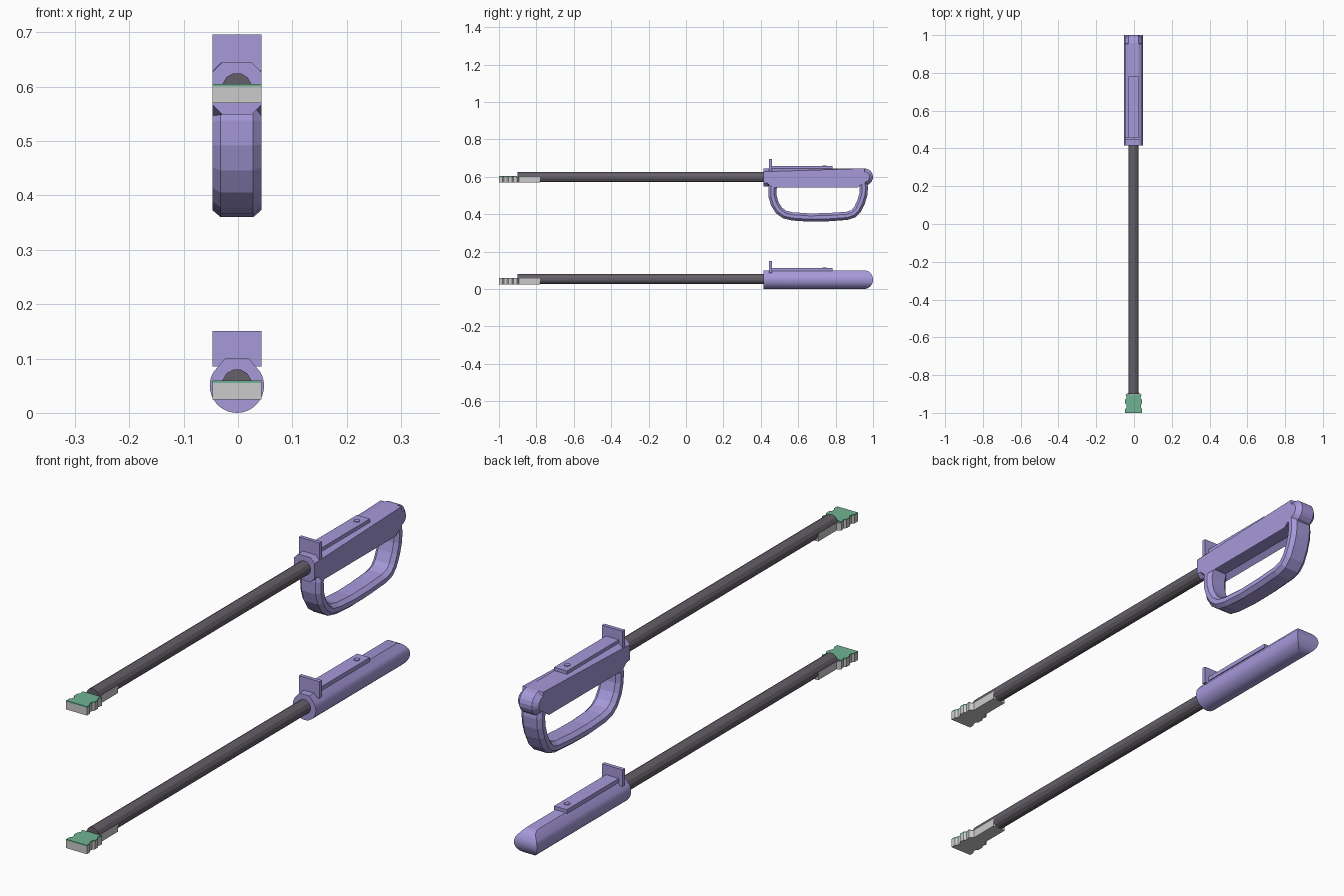
import bpy, bmesh, math
from mathutils import Vector

if "Cube" in bpy.data.objects:
    bpy.data.objects.remove(bpy.data.objects["Cube"])

CX = -0.002            # the tools sit very slightly left of centre


def material(name, rgb):
    m = bpy.data.materials.new(name)
    m.diffuse_color = (*rgb, 1)
    m.use_nodes = True
    m.node_tree.nodes["Principled BSDF"].inputs["Base Color"].default_value = m.diffuse_color
    return m


PURPLE = material("handle_purple", (0.38, 0.32, 0.70))
DARK = material("shaft_grey", (0.13, 0.115, 0.14))
GREEN = material("pad_green", (0.16, 0.45, 0.29))


def finish(name, bm, z0, mat=None, smooth=False):
    bmesh.ops.recalc_face_normals(bm, faces=bm.faces)
    me = bpy.data.meshes.new(name)
    bm.to_mesh(me)
    bm.free()
    ob = bpy.data.objects.new(name, me)
    ob.location = (CX, 0, z0)
    bpy.context.collection.objects.link(ob)
    if mat:
        me.materials.append(mat)
    if smooth:
        bpy.ops.object.select_all(action='DESELECT')
        ob.select_set(True)
        bpy.context.view_layer.objects.active = ob
        bpy.ops.object.shade_smooth_by_angle(angle=math.radians(30))
    return ob


def loft(rings):
    """Closed solid through equal-sized rings of points."""
    bm = bmesh.new()
    vs = [[bm.verts.new(p) for p in r] for r in rings]
    n = len(vs[0])
    for a, b in zip(vs, vs[1:]):
        for i in range(n):
            bm.faces.new((a[i], a[(i + 1) % n], b[(i + 1) % n], b[i]))
    bm.faces.new(vs[0])
    bm.faces.new(vs[-1])
    return bm


def box(name, x, y, z, z0, mat=None):
    ring = [(x[0], z[0]), (x[1], z[0]), (x[1], z[1]), (x[0], z[1])]
    return finish(name, loft([[(a, yy, b) for a, b in ring] for yy in y]), z0, mat)


def plate(name, half, z, z0, mat=None):
    """Mirrored xy outline extruded in z."""
    pts = half + [(-x, y) for x, y in reversed(half)]
    return finish(name, loft([[(x, y, zz) for x, y in pts] for zz in z]), z0, mat)


def circle(r, zc, n, a0=0.0):
    return [(r * math.cos(a0 + math.tau * i / n), zc + r * math.sin(a0 + math.tau * i / n))
            for i in range(n)]


HEAD = [(.045, -1), (.045, -.98), (.038, -.972), (.038, -.958), (.045, -.95),
        (.045, -.93), (.037, -.922), (.042, -.903)]


def common_parts(tag, z0):
    # shaft in two sections
    ring = circle(.0275, .053, 12, math.pi / 12)
    finish(tag + "_shaft", loft([[(x, y, z) for x, z in ring] for y in (-.9, -.24, .43)]), z0, DARK)
    # notched head with tang running into the shaft
    plate(tag + "_head", HEAD + [(.027, -.893), (.027, -.78)], (.025, .055), z0)
    plate(tag + "_head_pad", HEAD, (.055, .06), z0, GREEN)
    # guard fin, slider strip and its button
    box(tag + "_guard_fin", (-.045, .045), (.445, .46), (.085, .151), z0, PURPLE)
    box(tag + "_slider_strip", (-.028, .028), (.455, .782), (.097, .113), z0, PURPLE)
    hexa = circle(.012, .74, 6)
    finish(tag + "_slider_button", loft([[(x, y, z) for x, y in hexa] for z in (.11, .1155)]), z0, PURPLE)


# ---- lower tool: straight round grip with flat chamfered top ----
common_parts("lower", 0)
arc = [math.radians(30 - 240 * i / 24) for i in range(25)]
sec = [(.022, .1)] + [(.05 * math.cos(a), .05 + .05 * math.sin(a)) for a in arc] + [(-.022, .1)]
bm = loft([[(x, y, z) for x, z in sec] for y in (.415, 1.05)])
# trim the end round in side view with planes tangent to the end curve
for i in range(-6, 7):
    a = math.radians(i * 13)
    n = Vector((0, math.cos(a), math.sin(a)))
    cut = bmesh.ops.bisect_plane(bm, geom=bm.verts[:] + bm.edges[:] + bm.faces[:], dist=1e-6,
                                 plane_co=Vector((0, .95, .05)) + n * .05, plane_no=n,
                                 clear_outer=True)
    edges = [e for e in cut["geom_cut"] if isinstance(e, bmesh.types.BMEdge) and e.is_boundary]
    if edges:
        bmesh.ops.edgeloop_fill(bm, edges=edges)
finish("lower_grip", bm, 0, PURPLE, smooth=True)

# ---- upper tool: chamfered body with a closed loop handle ----
UP = .545
common_parts("upper", UP)
side = [(.415, .1), (.415, .004), (.44, .004), (.455, .015), (.92, .015)]
side += [(.954 + .046 * math.cos(math.radians(a)), .054 + .046 * math.sin(math.radians(a)))
         for a in range(-115, 91, 20)] + [(.954, .1)]
bm = loft([[(x, y, z) for y, z in side] for x in (-.045, .045)])
edges = [e for e in bm.edges
         if abs(e.verts[0].co.x - e.verts[1].co.x) < 1e-5
         and not all(abs(v.co.y - .415) < 1e-4 for v in e.verts)]
bmesh.ops.bevel(bm, geom=edges, offset=.018, segments=1, affect='EDGES')
finish("upper_body", bm, UP, PURPLE)

# loop handle: chamfered section swept along a path in side view
path = [(.474, .035), (.462, -.01), (.463, -.05), (.475, -.09), (.497, -.125), (.527, -.147),
        (.57, -.157), (.66, -.163), (.76, -.161), (.86, -.154), (.895, -.143), (.917, -.12),
        (.936, -.08), (.948, -.04), (.951, -.005), (.946, .035)]
section = [(-.045, -.009), (-.03, -.022), (.03, -.022), (.045, -.009),
           (.045, .009), (.03, .022), (-.03, .022), (-.045, .009)]
rings = []
for i, p in enumerate(path):
    t = (Vector(path[min(i + 1, len(path) - 1)]) - Vector(path[max(i - 1, 0)])).normalized()
    rings.append([(x, p[0] - t.y * d, p[1] + t.x * d) for x, d in section])
finish("upper_loop_handle", loft(rings), UP, PURPLE)
